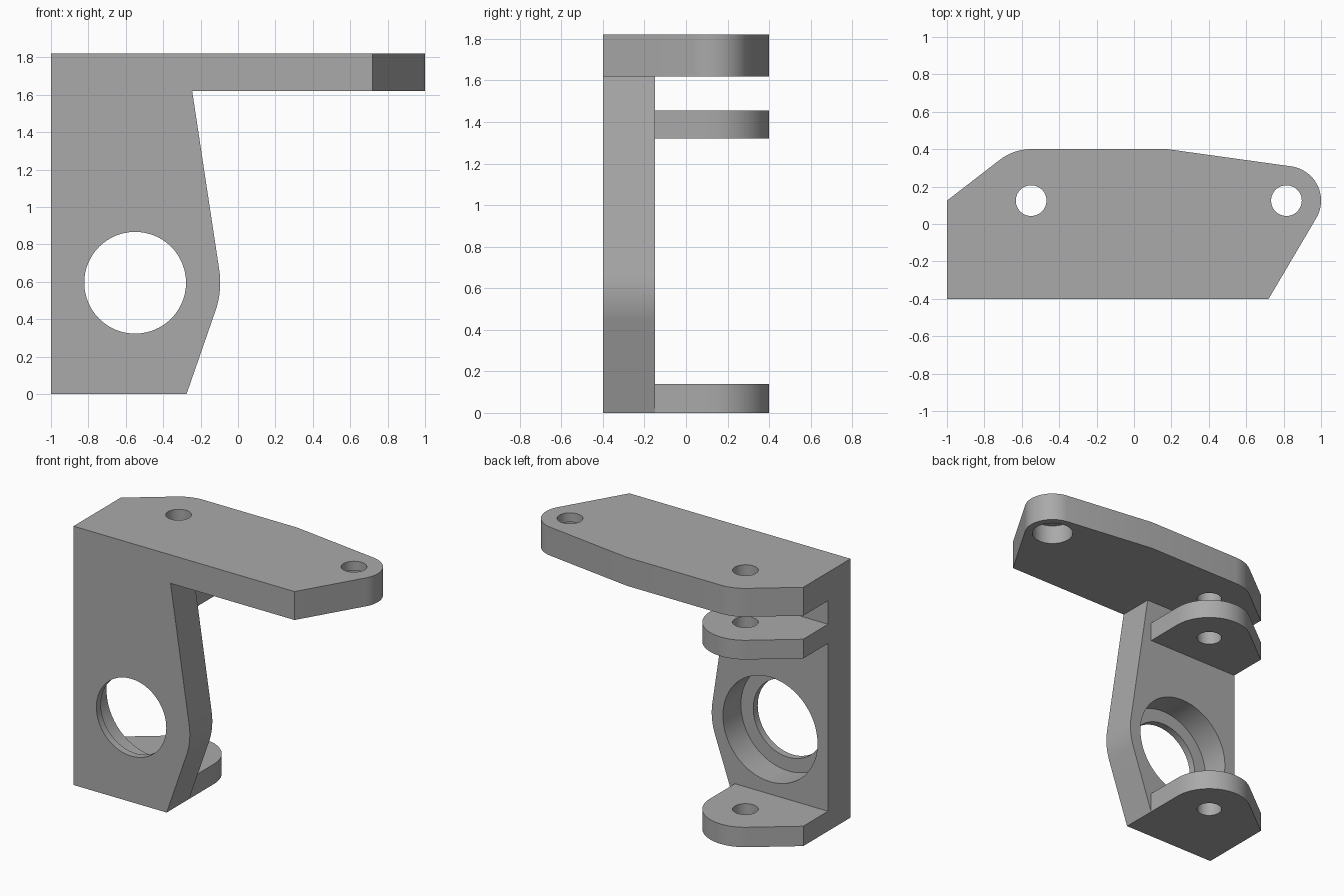
import bpy, bmesh
from math import acos, atan2, cos, sin, hypot, pi, radians

cube = bpy.data.objects.get("Cube")
if cube:
    bpy.data.objects.remove(cube, do_unlink=True)

grey = bpy.data.materials.new("plain grey")
grey.use_nodes = True
COLOUR = (0.4, 0.4, 0.4, 1)
grey.diffuse_color = COLOUR
grey.node_tree.nodes["Principled BSDF"].inputs["Base Color"].default_value = COLOUR


def belt(discs, steps=24):
    """Outline wrapped counter-clockwise round discs (x, y, radius)."""
    n = len(discs)
    normals = []
    for i in range(n):
        ax, ay, ar = discs[i]
        bx, by, br = discs[(i + 1) % n]
        dx, dy = bx - ax, by - ay
        normals.append(atan2(dy, dx) - acos((ar - br) / hypot(dx, dy)))
    points = []
    for i, (x, y, r) in enumerate(discs):
        if r == 0:
            points.append((x, y))
            continue
        start = normals[i - 1]
        sweep = (normals[i] - start) % (2 * pi)
        for k in range(steps + 1):
            a = start + sweep * k / steps
            points.append((x + r * cos(a), y + r * sin(a)))
    return points


def circle(x, y, r, sides=64):
    return [(x + r * cos(2 * pi * k / sides), y + r * sin(2 * pi * k / sides))
            for k in range(sides)]


def prism(name, outline, low, high, upright=False):
    """Extrude an outline along z, or along y when upright."""
    bm = bmesh.new()
    place = (lambda u, v, w: (u, w, v)) if upright else (lambda u, v, w: (u, v, w))
    base = bm.faces.new([bm.verts.new(place(u, v, low)) for u, v in outline])
    top = bmesh.ops.extrude_face_region(bm, geom=[base])["geom"]
    moved = [g for g in top if isinstance(g, bmesh.types.BMVert)]
    bmesh.ops.translate(bm, verts=moved, vec=place(0, 0, high - low))
    bmesh.ops.recalc_face_normals(bm, faces=bm.faces)
    mesh = bpy.data.meshes.new(name)
    bm.to_mesh(mesh)
    bm.free()
    mesh.materials.append(grey)
    obj = bpy.data.objects.new(name, mesh)
    bpy.context.collection.objects.link(obj)
    return obj


def part(name, outline, low, high, holes, upright=False):
    """Prism with round holes (x, y, radius, low, high) cut out."""
    obj = prism(name, outline, low, high, upright)
    bpy.ops.object.select_all(action='DESELECT')
    bpy.context.view_layer.objects.active = obj
    obj.select_set(True)
    for x, y, r, start, end in holes:
        cutter = prism("hole_cutter", circle(x, y, r), start, end, upright)
        cutter.hide_render = True
        mod = obj.modifiers.new("hole", 'BOOLEAN')
        mod.operation = 'DIFFERENCE'
        mod.solver = 'EXACT'
        mod.object = cutter
        bpy.ops.object.modifier_apply(modifier=mod.name)
        bpy.data.objects.remove(cutter, do_unlink=True)
    bpy.ops.object.shade_smooth_by_angle(angle=radians(20))
    return obj


LEFT, FRONT, BACK = -1, -0.4, -0.15
PIN_X, PIN_Y, PIN_R = -0.55, 0.125, 0.082
UNDER, TOP = 1.62, 1.82

# Upright wall with a stepped bearing bore
wall = belt([(LEFT, 0, 0), (-0.275, 0, 0), (PIN_X, 0.595, 0.455),
             (-0.245, UNDER, 0), (LEFT, UNDER, 0)])
part("upright_wall", wall, FRONT, BACK,
     [(PIN_X, 0.595, 0.272, -0.5, 0),
      (PIN_X, 0.595, 0.368, -0.35, 0)], upright=True)

# Long top arm, counterbored from below at its tip
arm = belt([(LEFT, FRONT, 0), (0.72, FRONT, 0), (0.815, PIN_Y, 0.185),
            (0.18, 0.4, 0), (PIN_X, PIN_Y, 0.275), (LEFT, PIN_Y, 0)])
part("top_arm", arm, UNDER, TOP,
     [(PIN_X, PIN_Y, PIN_R, 1.5, 2),
      (0.815, PIN_Y, PIN_R, 1.5, 2),
      (0.815, PIN_Y, 0.135, 1.5, 1.755)])

# Two hinge lugs behind the wall
lug = belt([(LEFT, BACK, 0), (-0.275, BACK, 0),
            (PIN_X, PIN_Y, 0.275), (LEFT, PIN_Y, 0)])
for name, low, high in (("lower_lug", 0, 0.14), ("upper_lug", 1.32, 1.455)):
    part(name, lug, low, high, [(PIN_X, PIN_Y, PIN_R, low - 0.1, high + 0.1)])
